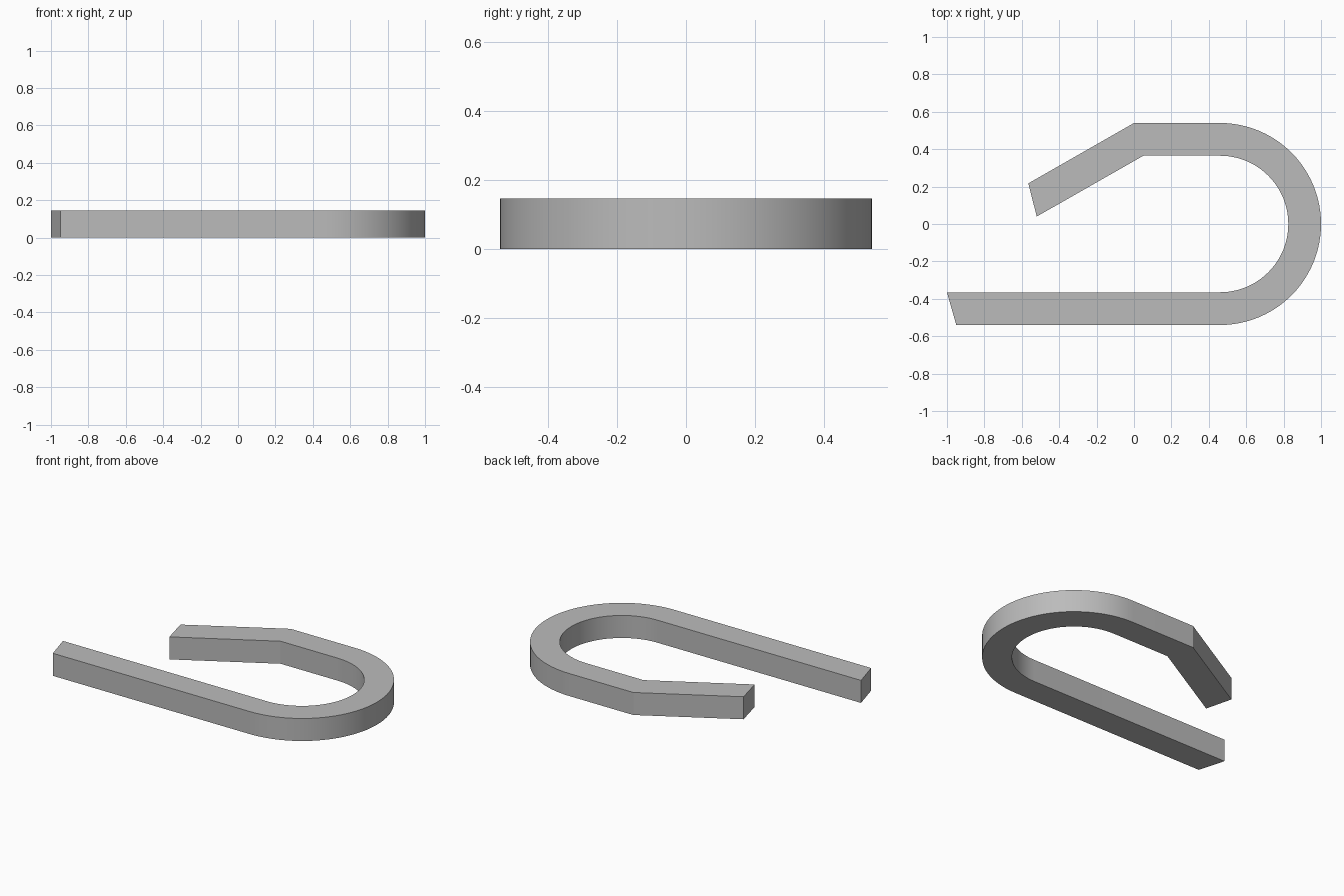
import bpy, bmesh, math

cube = bpy.data.objects.get("Cube")
if cube:
    bpy.data.objects.remove(cube, do_unlink=True)

HEIGHT = 0.146
CENTRE_X = 0.46
OUTER, INNER = 0.54, 0.365
STEPS = 48

# Plain grey metal
grey = bpy.data.materials.new("grey metal")
grey.use_nodes = True
colour = (0.5, 0.5, 0.5, 1)
grey.diffuse_color = colour
grey.node_tree.nodes["Principled BSDF"].inputs["Base Color"].default_value = colour


def edge_line(radius, straight_end, bend, tip):
    """One side of the bar: long leg, half-round bend, short leg, angled tip."""
    arc = []
    for i in range(STEPS + 1):
        a = math.pi * (i / STEPS - 0.5)
        arc.append((CENTRE_X + radius * math.cos(a), radius * math.sin(a)))
    return [straight_end] + arc + [bend, tip]


outer = edge_line(OUTER, (-0.95, -OUTER), (0.0, OUTER), (-0.565, 0.217))
inner = edge_line(INNER, (-1.0, -INNER), (0.05, INNER), (-0.52, 0.04))

# Hook bar: strip of quads between both sides, extruded upward
bm = bmesh.new()
rows = [[bm.verts.new((x, y, 0)) for x, y in line] for line in (outer, inner)]
for i in range(len(outer) - 1):
    bm.faces.new((rows[0][i], rows[0][i + 1], rows[1][i + 1], rows[1][i]))
top = bmesh.ops.extrude_face_region(bm, geom=bm.faces[:])["geom"]
bmesh.ops.translate(bm, vec=(0, 0, HEIGHT),
                    verts=[g for g in top if isinstance(g, bmesh.types.BMVert)])
bmesh.ops.recalc_face_normals(bm, faces=bm.faces[:])

mesh = bpy.data.meshes.new("hook_bar")
bm.to_mesh(mesh)
bm.free()
mesh.materials.append(grey)
hook = bpy.data.objects.new("hook_bar", mesh)
bpy.context.collection.objects.link(hook)

# Smooth the round bend, keep the bar edges crisp
bpy.ops.object.select_all(action='DESELECT')
hook.select_set(True)
bpy.context.view_layer.objects.active = hook
bpy.ops.object.shade_smooth_by_angle(angle=math.radians(20))
